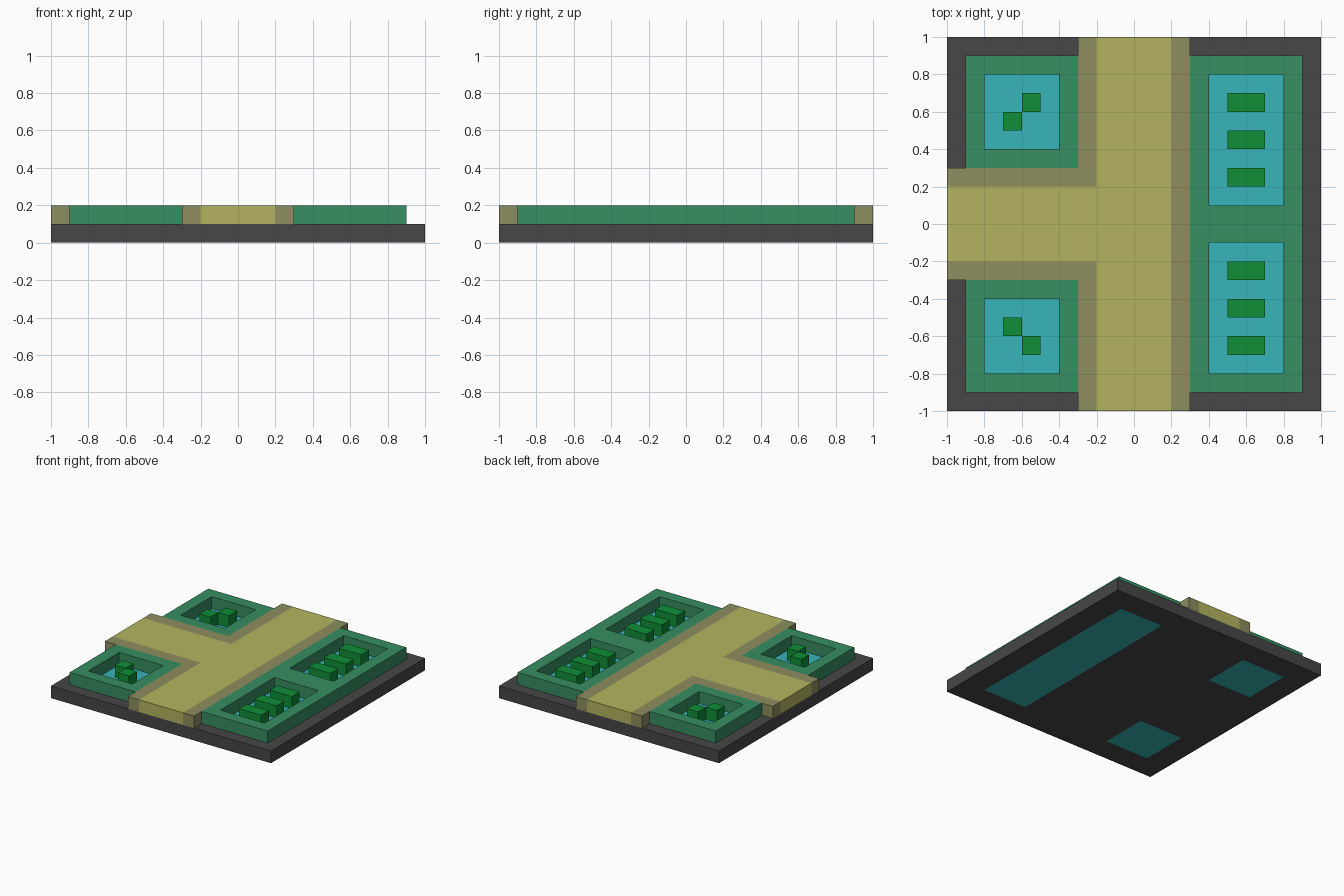
import bpy, bmesh

cube = bpy.data.objects.get("Cube")
if cube:
    bpy.data.objects.remove(cube, do_unlink=True)


def material(name, rgb):
    """Flat colour from 0-255 sRGB values, stored as linear."""
    lin = [(c / 255 / 12.92) if c < 11 else ((c / 255 + 0.055) / 1.055) ** 2.4 for c in rgb]
    m = bpy.data.materials.new(name)
    m.use_nodes = True
    m.diffuse_color = (*lin, 1)
    bsdf = m.node_tree.nodes["Principled BSDF"]
    bsdf.inputs["Base Color"].default_value = (*lin, 1)
    bsdf.inputs["Roughness"].default_value = 0.9
    return m


DARK = material("dark grey", (71, 71, 71))
GRASS = material("grass green", (55, 142, 98))
WATER = material("pond turquoise", (55, 181, 184))
HEDGE = material("bright green", (14, 142, 55))
ROAD = material("sand yellow", (180, 180, 96))
KERB = material("kerb olive", (141, 141, 96))


def slab(name, mat, xs, ys, z0, z1, keep=lambda x, y: True):
    """Flat slab made of the grid cells whose centre passes the keep rule."""
    bm = bmesh.new()
    verts = {(x, y): bm.verts.new((x, y, z0)) for x in xs for y in ys}
    for xa, xb in zip(xs, xs[1:]):
        for ya, yb in zip(ys, ys[1:]):
            if keep((xa + xb) / 2, (ya + yb) / 2):
                bm.faces.new([verts[p] for p in ((xa, ya), (xb, ya), (xb, yb), (xa, yb))])
    bmesh.ops.delete(bm, geom=[v for v in bm.verts if not v.link_faces], context='VERTS')
    top = bmesh.ops.extrude_face_region(bm, geom=bm.faces[:], use_keep_orig=True)["geom"]
    bmesh.ops.translate(bm, vec=(0, 0, z1 - z0),
                        verts=[g for g in top if isinstance(g, bmesh.types.BMVert)])
    bmesh.ops.recalc_face_normals(bm, faces=bm.faces[:])
    mesh = bpy.data.meshes.new(name)
    bm.to_mesh(mesh)
    bm.free()
    mesh.materials.append(mat)
    obj = bpy.data.objects.new(name, mesh)
    bpy.context.collection.objects.link(obj)
    return obj


LOW, TOP = 0.1, 0.2  # top of the base, top of the ground layer


# Water areas run right through the base
def in_small_pond(x, y):
    return -0.8 < x < -0.4 and 0.4 < abs(y) < 0.8


def in_long_channel(x, y):
    return 0.4 < x < 0.8 and abs(y) < 0.8


def in_long_pond(x, y):
    return in_long_channel(x, y) and abs(y) > 0.1


# Base plate with openings for the water
slab("base_plate", DARK, [-1, -0.8, -0.4, 0.4, 0.8, 1], [-1, -0.8, -0.4, 0.4, 0.8, 1], 0, LOW,
     lambda x, y: not (in_small_pond(x, y) or in_long_channel(x, y)))
slab("long_water", WATER, [0.4, 0.8], [-0.8, 0.8], 0, LOW)

# Road junction and its raised kerbs
road_xs = [-1, -0.3, -0.2, 0.2, 0.3]
road_ys = [-1, -0.3, -0.2, 0.2, 0.3, 1]


def in_band(x, y, w):
    return abs(x) < w or (x < 0 and abs(y) < w)


slab("road", ROAD, road_xs, road_ys, LOW, TOP, lambda x, y: in_band(x, y, 0.2))
slab("kerbs", KERB, road_xs, road_ys, LOW, TOP,
     lambda x, y: in_band(x, y, 0.3) and not in_band(x, y, 0.2))

# Long lawn with two ponds
slab("long_lawn", GRASS, [0.3, 0.4, 0.8, 0.9], [-0.9, -0.8, -0.1, 0.1, 0.8, 0.9], LOW, TOP,
     lambda x, y: not in_long_pond(x, y))

# Parts mirrored front to back
for side, s in (("front", -1), ("back", 1)):
    def span(*ys):
        return sorted(s * y for y in ys)

    # Small lawn and its pond
    slab(side + "_lawn", GRASS, [-0.9, -0.8, -0.4, -0.3], span(0.3, 0.4, 0.8, 0.9), LOW, TOP,
         lambda x, y: not in_small_pond(x, y))
    slab(side + "_water", WATER, [-0.8, -0.4], span(0.4, 0.8), 0, LOW)

    # Square hedges in the small pond
    slab(side + "_inner_hedge", HEDGE, [-0.7, -0.6], span(0.5, 0.6), LOW, TOP)
    slab(side + "_outer_hedge", HEDGE, [-0.6, -0.5], span(0.6, 0.7), LOW, TOP)

    # Row of long hedges in the long pond
    for i, y in enumerate((0.2, 0.4, 0.6)):
        slab(f"{side}_hedge_row_{i + 1}", HEDGE, [0.5, 0.7], span(y, y + 0.1), LOW, TOP)
